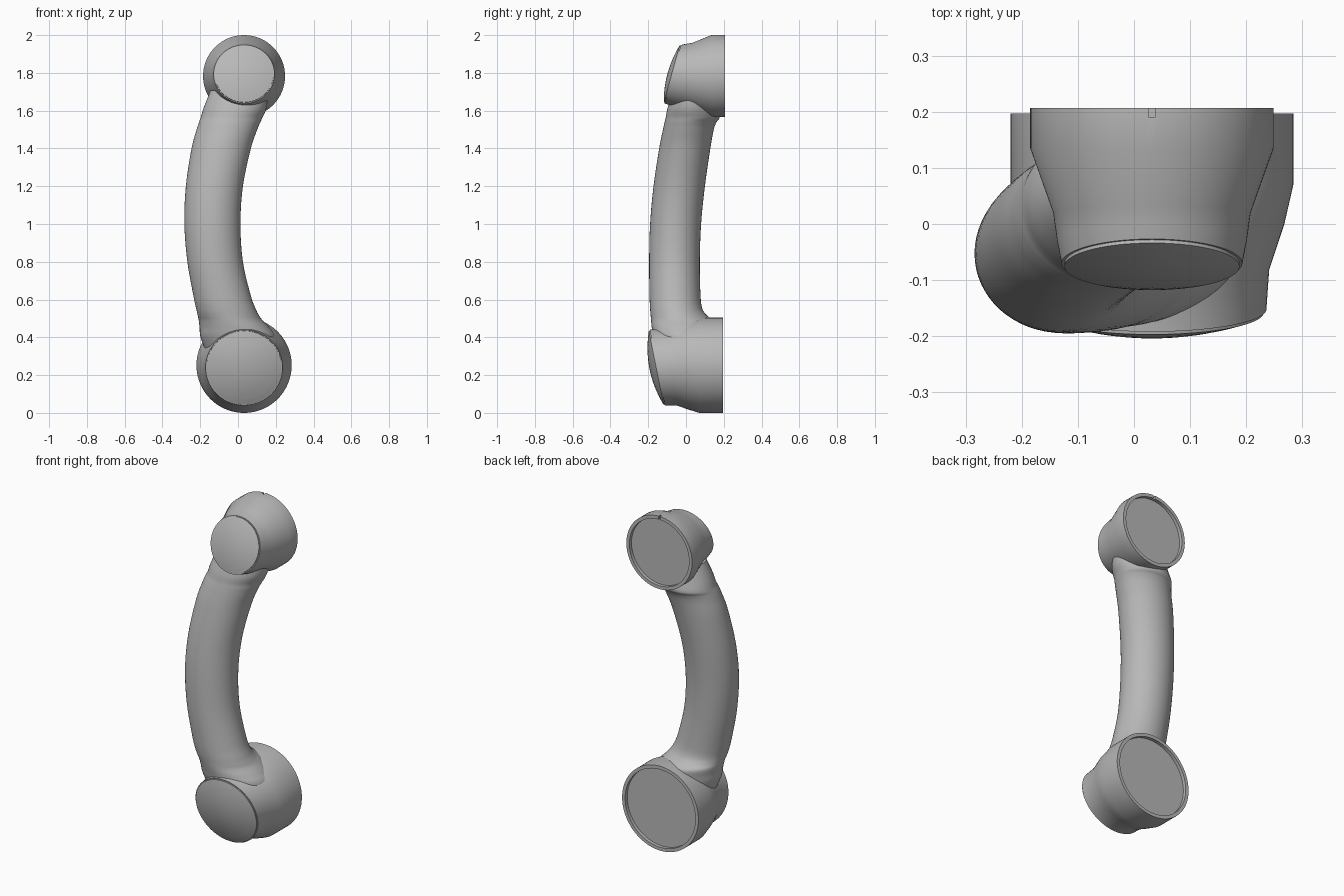
import bpy, bmesh
from math import sin, cos, radians, pi, tau
from mathutils import Vector

cube = bpy.data.objects.get("Cube")
if cube:
    bpy.data.objects.remove(cube)

SEGMENTS = 96
AXIS_X = 0.032

grey = bpy.data.materials.new("satin_grey")
grey.use_nodes = True
grey.diffuse_color = (0.48, 0.48, 0.48, 1)
grey.node_tree.nodes["Principled BSDF"].inputs["Base Color"].default_value = grey.diffuse_color


def loft(bm, rings):
    """Skin closed rings of points and close both ends."""
    loops = [[bm.verts.new(p) for p in ring] for ring in rings]
    faces = []
    for a, b in zip(loops, loops[1:]):
        n = len(a)
        faces.append([bm.faces.new((a[i], a[(i + 1) % n], b[(i + 1) % n], b[i])) for i in range(n)])
    bm.faces.new(loops[0])
    bm.faces.new(loops[-1])
    return faces


def finish(bm, name):
    bmesh.ops.recalc_face_normals(bm, faces=bm.faces)
    mesh = bpy.data.meshes.new(name)
    bm.to_mesh(mesh)
    bm.free()
    mesh.materials.append(grey)
    obj = bpy.data.objects.new(name, mesh)
    bpy.context.collection.objects.link(obj)
    bpy.ops.object.select_all(action='DESELECT')
    obj.select_set(True)
    bpy.context.view_layer.objects.active = obj
    bpy.ops.object.shade_smooth_by_angle(angle=radians(32))
    return obj


def tilted_ring(y, z, radius, tilt=0, lift=0):
    """Circle facing the front, leaned back by tilt degrees and lifted along its normal."""
    a = radians(tilt)
    up, out = Vector((0, sin(a), cos(a))), Vector((0, -cos(a), sin(a)))
    centre = Vector((AXIS_X, y, z)) + out * lift
    return [centre + radius * (Vector((cos(t), 0, 0)) + up * sin(t))
            for t in (tau * i / SEGMENTS for i in range(SEGMENTS))]


def joint(name, profile):
    bm = bmesh.new()
    loft(bm, [tilted_ring(*p) for p in profile])
    return finish(bm, name)


def cap(name, y, z, radius, tilt, dome):
    """Domed cover with three curved slots near the rim."""
    bm = bmesh.new()
    fractions = [1, 1, 0.96, 0.85, 0.7, 0.55, 0.4, 0.25, 0.1]
    rings = []
    for i, f in enumerate(fractions):
        lift = -0.006 if i == 0 else 0.006 + dome * (1 - f * f)
        rings.append(tilted_ring(y, z, radius * f, tilt, lift))
    bands = loft(bm, rings)
    slots = []
    for i, face in enumerate(bands[2]):
        angle = 360 * (i + 0.5) / SEGMENTS
        if any(abs((angle - mid + 180) % 360 - 180) < 32 for mid in (60, 180, 300)):
            slots.append(face)
    new = bmesh.ops.extrude_face_region(bm, geom=slots)["geom"]
    a = radians(tilt)
    bmesh.ops.translate(bm, verts=[v for v in new if isinstance(v, bmesh.types.BMVert)],
                        vec=Vector((0, cos(a), -sin(a))) * 0.015)
    return finish(bm, name)


def catmull(p0, p1, p2, p3, t):
    return [0.5 * (2 * b + (c - a) * t + (2 * a - 5 * b + 4 * c - d) * t * t
                   + (3 * b - a - 3 * c + d) * t ** 3)
            for a, b, c, d in zip(p0, p1, p2, p3)]


# Joint housings: recessed back, flange, taper and tilted front
upper = joint("upper_joint", [
    (0.187, 1.783, 0.197), (0.207, 1.783, 0.197), (0.207, 1.783, 0.217),
    (0.135, 1.783, 0.217), (0.02, 1.783, 0.176, 4),
    (-0.03, 1.787, 0.169, 10), (-0.07, 1.793, 0.161, 15.6)])
joint("lower_joint", [
    (0.177, 0.252, 0.232), (0.197, 0.252, 0.232), (0.197, 0.252, 0.252),
    (0.07, 0.252, 0.252), (0, 0.252, 0.236, -4),
    (-0.08, 0.245, 0.209, -9), (-0.152, 0.24, 0.204, -11.3)])

# Front covers
cap("upper_cap", -0.07, 1.793, 0.156, 15.6, 0.022)
cap("lower_cap", -0.152, 0.24, 0.199, -11.3, 0.036)

# Bowed arm: height, left edge, right edge, front edge, back edge
sections = [
    (0.3, -0.16, 0.2, -0.14, 0.14), (0.4, -0.198, 0.2, -0.172, 0.15),
    (0.45, -0.203, 0.168, -0.181, 0.152), (0.49, -0.208, 0.13, -0.185, 0.145),
    (0.515, -0.213, 0.112, -0.187, 0.112), (0.55, -0.221, 0.094, -0.19, 0.087),
    (0.62, -0.236, 0.068, -0.193, 0.077), (0.8, -0.268, 0.026, -0.195, 0.073),
    (1.0, -0.284, 0.013, -0.19, 0.08), (1.2, -0.276, 0.026, -0.172, 0.1),
    (1.4, -0.246, 0.068, -0.142, 0.129), (1.5, -0.219, 0.102, -0.122, 0.147),
    (1.54, -0.206, 0.119, -0.113, 0.162), (1.565, -0.197, 0.13, -0.107, 0.178),
    (1.62, -0.18, 0.152, -0.096, 0.17), (1.72, -0.14, 0.16, -0.06, 0.15)]
rings = []
for i in range(len(sections) - 1):
    around = [sections[max(0, min(len(sections) - 1, i + k))] for k in (-1, 0, 1, 2)]
    for step in range(5):
        z, left, right, front, back = catmull(*around, step / 5)
        rings.append([Vector(((left + right) / 2 + (right - left) / 2 * cos(t),
                              (front + back) / 2 + (back - front) / 2 * sin(t), z))
                      for t in (tau * j / 64 for j in range(64))])
bm = bmesh.new()
loft(bm, rings)
finish(bm, "arm")

# Alignment notch in the top of the upper flange
bpy.ops.mesh.primitive_cube_add(size=1, location=(AXIS_X, 0.205, 1.99))
cutter = bpy.context.object
cutter.name = "notch_cutter"
cutter.scale = (0.011, 0.03, 0.05)
cutter.hide_render = True
cutter.display_type = 'WIRE'
notch = upper.modifiers.new("notch", 'BOOLEAN')
notch.operation = 'DIFFERENCE'
notch.object = cutter
notch.solver = 'EXACT'
cutter.hide_set(True)
